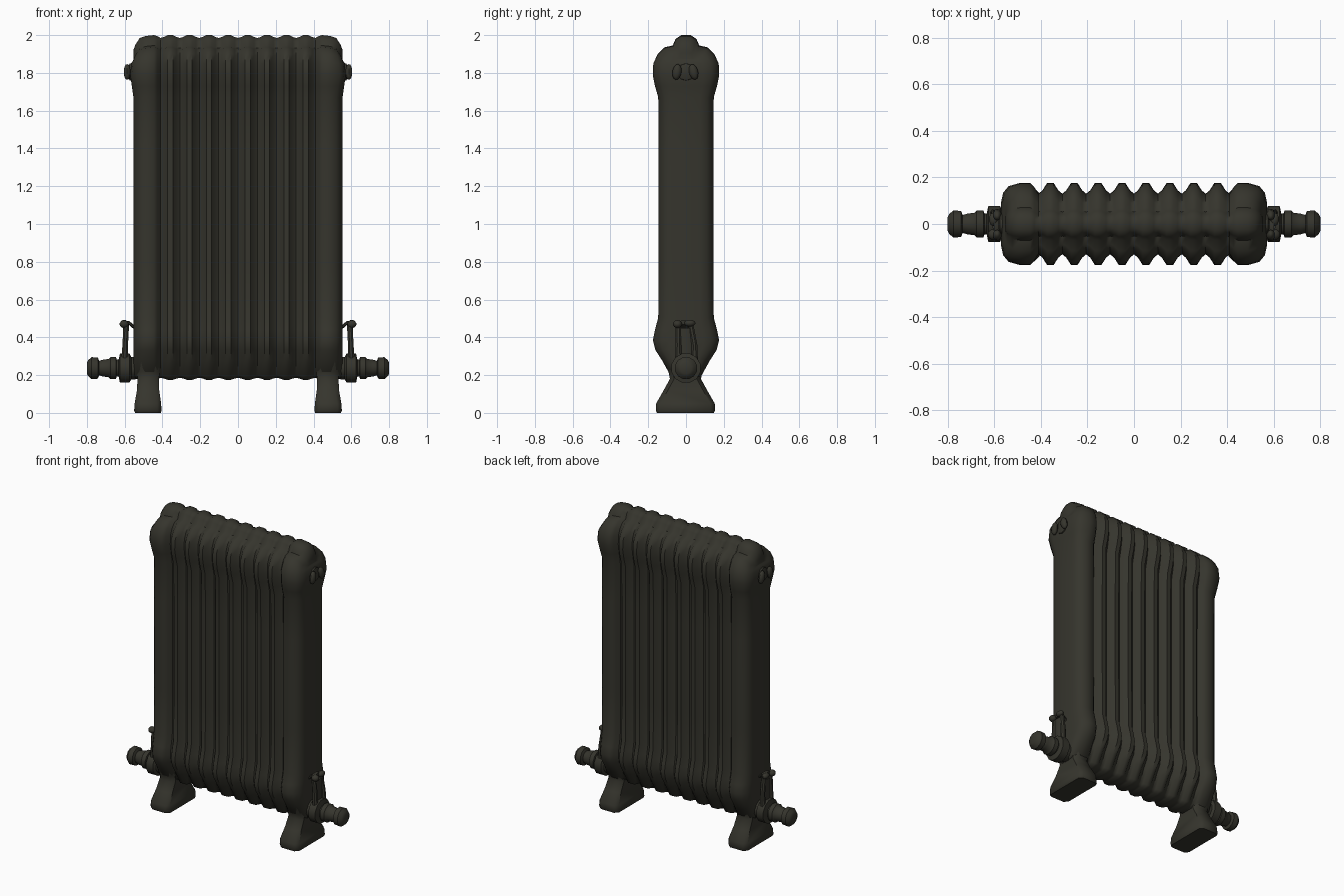
import bpy, bmesh, math
from mathutils import Vector, Matrix

cube = bpy.data.objects.get("Cube")
if cube:
    bpy.data.objects.remove(cube, do_unlink=True)

iron = bpy.data.materials.new("dark cast iron")
iron.use_nodes = True
color = (0.036, 0.035, 0.026, 1)
iron.diffuse_color = color
bsdf = iron.node_tree.nodes["Principled BSDF"]
bsdf.inputs["Base Color"].default_value = color
bsdf.inputs["Roughness"].default_value = 0.7


def finish(name, bm, angle=38):
    bmesh.ops.recalc_face_normals(bm, faces=bm.faces)
    mesh = bpy.data.meshes.new(name)
    bm.to_mesh(mesh)
    bm.free()
    mesh.materials.append(iron)
    ob = bpy.data.objects.new(name, mesh)
    bpy.context.collection.objects.link(ob)
    bpy.ops.object.select_all(action='DESELECT')
    ob.select_set(True)
    bpy.context.view_layer.objects.active = ob
    bpy.ops.object.shade_smooth_by_angle(angle=math.radians(angle))
    return ob


def loft(bm, rings):
    """Skin matching rings and close both ends with strips."""
    rows = [[bm.verts.new(p) for p in ring] for ring in rings]
    n = len(rows[0])
    for a, b in zip(rows, rows[1:]):
        for i in range(n):
            j = (i + 1) % n
            bm.faces.new((a[i], a[j], b[j], b[i]))
    for row in (rows[0], rows[-1]):
        for i in range(n // 2 - 1):
            bm.faces.new((row[i], row[i + 1], row[n - 2 - i], row[n - 1 - i]))


def circle(center, r1, r2, axis, n=12):
    """Ring of n points around the x or z axis."""
    pts = []
    for k in range(n):
        a = 2 * math.pi * (k + 0.5) / n
        u, v = r1 * math.cos(a), r2 * math.sin(a)
        pts.append(Vector(center) + (Vector((0, u, v)) if axis == 'x' else Vector((u, v, 0))))
    return pts


def ellipsoid(bm, center, size, tilt=0):
    m = Matrix.Translation(center) @ Matrix.Rotation(tilt, 4, 'X') @ Matrix.Diagonal((*size, 1))
    bmesh.ops.create_uvsphere(bm, u_segments=10, v_segments=7, radius=1, matrix=m)


# Ribbed body: side profile (half depth, height) swept across the sections
profile = [(0.05, 0.175), (0.078, 0.19), (0.125, 0.275), (0.163, 0.335), (0.175, 0.385),
           (0.164, 0.44), (0.147, 0.505), (0.145, 0.8), (0.145, 1.4), (0.147, 1.67),
           (0.164, 1.73), (0.176, 1.79), (0.173, 1.85), (0.15, 1.9), (0.115, 1.935),
           (0.07, 1.945), (0.055, 1.98), (0.025, 2.0)]

# Stations along x: (position, depth factor, drop of the crown)
end = [(0.552, 0.52, 0.075), (0.543, 0.76, 0.05), (0.52, 0.92, 0.015),
       (0.49, 1.0, 0.005), (0.445, 1.0, 0.0), (0.428, 0.9, 0.005)]
pitch = 0.1025
inner = [(0.41, 0.74, 0.015)]
for k in range(8):
    c = 0.41 - pitch * (k + 0.5)
    inner += [(c + 0.034, 0.82, 0.01), (c + 0.014, 1, 0), (c - 0.014, 1, 0),
              (c - 0.034, 0.82, 0.01), (c - pitch / 2, 0.74, 0.015)]
stations = end + inner + [(-x, f, d) for x, f, d in reversed(end)]

rings = []
for x, f, drop in stations:
    half = []
    for y, z in profile:
        bulge = max(0, 1 - abs(z - 1.8) / 0.14) * 0.02 if abs(x) > 0.51 else 0
        zz = z - drop * max(0, min(1, (z - 1.85) / 0.1))
        zz += (1 - f) * 0.04 * (z < 0.3)
        half.append(Vector((x + math.copysign(bulge, x), y * f, zz)))
    rings.append(half + [Vector((p.x, -p.y, p.z)) for p in reversed(half)])
bm = bmesh.new()
loft(bm, rings)
finish("ribbed_radiator_body", bm, 50)

# Leg rings: height, inner x, outer x, half depth
leg = [(0.0, 0.408, 0.545, 0.15), (0.012, 0.405, 0.55, 0.157), (0.05, 0.407, 0.547, 0.155),
       (0.12, 0.417, 0.535, 0.115), (0.18, 0.418, 0.532, 0.082), (0.22, 0.415, 0.535, 0.09),
       (0.34, 0.425, 0.535, 0.14)]
# Valve turning profile: x, radius
valve = [(0.52, 0.06), (0.565, 0.062), (0.575, 0.08), (0.625, 0.08), (0.632, 0.046),
         (0.642, 0.046), (0.646, 0.06), (0.675, 0.06), (0.685, 0.05), (0.715, 0.046),
         (0.735, 0.04), (0.742, 0.058), (0.775, 0.06), (0.793, 0.044), (0.8, 0.03)]

for side, s in (("left", 1), ("right", -1)):
    # Flared foot
    bm = bmesh.new()
    rows = []
    for z, a, b, h in leg:
        c = 0.022
        half = [(a, h - c), (a + c, h), (b - c, h), (b, h - c)]
        ring = half + [(x, -y) for x, y in reversed(half)]
        rows.append([Vector((s * x, y - 0.003, z)) for x, y in ring])
    loft(bm, rows)
    finish(side + "_foot", bm, 45)

    # Pipe valve with knob
    bm = bmesh.new()
    loft(bm, [circle((s * x, 0, 0.237), r, r, 'x') for x, r in valve])
    finish(side + "_pipe_valve", bm)

    # Upright lever linkage over the valve
    bm = bmesh.new()
    for y0, y1, top in ((-0.04, -0.042, 0.475), (0.045, 0.025, 0.485)):
        loft(bm, [circle((s * x, y, z), r, r, 'z', 8) for x, y, z, r in
                  ((0.6, y0, 0.27, 0.02), (0.597, y0, 0.36, 0.016),
                   (0.592, y1, top - 0.02, 0.016), (0.592, y1, top, 0.01))])
    loft(bm, [circle((s * 0.596, 0, z), 0.012, 0.035, 'z', 8) for z in (0.28, 0.45)])
    ellipsoid(bm, (s * 0.603, -0.045, 0.47), (0.025, 0.024, 0.021))
    ellipsoid(bm, (s * 0.603, 0.02, 0.475), (0.02, 0.03, 0.018))
    loft(bm, [circle((s * x, -0.01, z), 0.035, 0.012, 'x', 8)
              for x, z in ((0.53, 0.435), (0.575, 0.475), (0.6, 0.478))])
    finish(side + "_valve_lever", bm)

    # Winged bleed plug
    bm = bmesh.new()
    loft(bm, [circle((s * x, 0, 1.805), r, r, 'x', 10)
              for x, r in ((0.54, 0.05), (0.574, 0.045), (0.582, 0.02))])
    for y, tilt in ((-0.048, -0.15), (0.04, 0.25)):
        ellipsoid(bm, (s * 0.587, y, 1.805), (0.019, 0.024, 0.042), tilt)
    finish(side + "_bleed_plug", bm)
